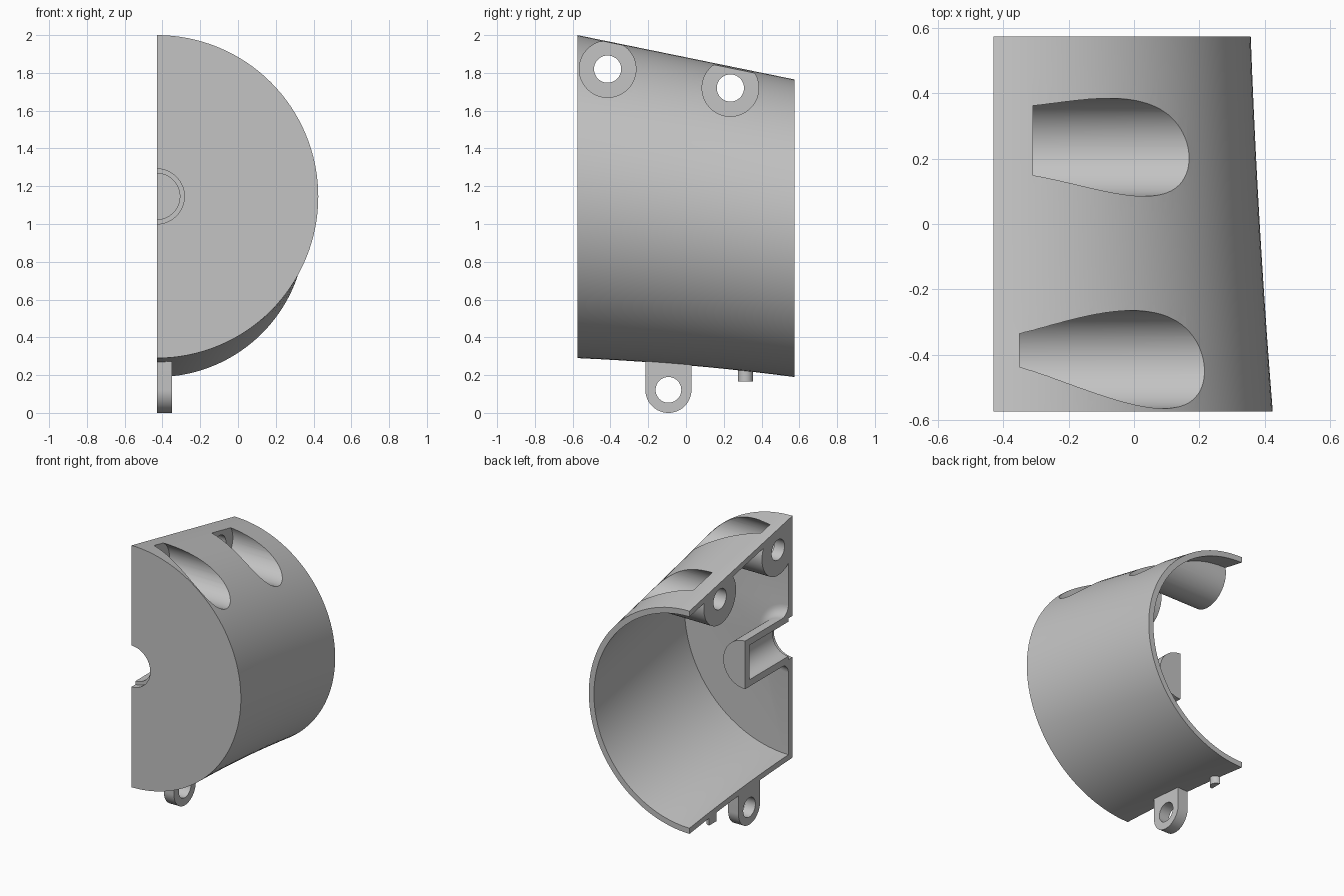
import bpy, bmesh, math

cube = bpy.data.objects.get("Cube")
if cube:
    bpy.data.objects.remove(cube, do_unlink=True)

CUT = -0.43            # plane the shell is split on
FRONT, BACK = -0.575, 0.575
WALL, FRONT_WALL = 0.04, 0.045

grey = bpy.data.materials.new("plain_grey")
grey.use_nodes = True
grey.diffuse_color = (0.55, 0.55, 0.55, 1)
grey.node_tree.nodes["Principled BSDF"].inputs["Base Color"].default_value = (0.55, 0.55, 0.55, 1)


def loft(name, rings, sides=96):
    """Closed solid through circles (y, centre z, radius) on the split plane."""
    bm = bmesh.new()
    loops = []
    for y, z, r in rings:
        angles = [2 * math.pi * i / sides for i in range(sides)]
        loops.append([bm.verts.new((CUT + r * math.sin(a), y, z + r * math.cos(a))) for a in angles])
    for a, b in zip(loops, loops[1:]):
        for i in range(sides):
            j = (i + 1) % sides
            bm.faces.new((a[i], a[j], b[j], b[i]))
    bm.faces.new(loops[0])
    bm.faces.new(loops[-1])
    bmesh.ops.recalc_face_normals(bm, faces=bm.faces)
    mesh = bpy.data.meshes.new(name)
    bm.to_mesh(mesh)
    bm.free()
    ob = bpy.data.objects.new(name, mesh)
    bpy.context.collection.objects.link(ob)
    return ob


def rod(name, x0, x1, y, z, r):
    """Cylinder running along x."""
    bpy.ops.mesh.primitive_cylinder_add(vertices=64, radius=r, depth=x1 - x0,
                                        location=((x0 + x1) / 2, y, z), rotation=(0, math.pi / 2, 0))
    bpy.context.object.name = name
    return bpy.context.object


def box(name, low, high):
    bpy.ops.mesh.primitive_cube_add(size=1, location=[(a + b) / 2 for a, b in zip(low, high)])
    ob = bpy.context.object
    ob.name = name
    ob.scale = [b - a for a, b in zip(low, high)]
    return ob


def combine(target, other, operation="DIFFERENCE"):
    bpy.context.view_layer.update()
    mod = target.modifiers.new("cut", "BOOLEAN")
    mod.operation, mod.object, mod.solver = operation, other, "EXACT"
    bpy.context.view_layer.objects.active = target
    bpy.ops.object.modifier_apply(modifier=mod.name)
    bpy.data.objects.remove(other, do_unlink=True)


def finish(ob):
    ob.data.materials.clear()
    ob.data.materials.append(grey)
    bpy.ops.object.select_all(action="DESELECT")
    ob.select_set(True)
    bpy.context.view_layer.objects.active = ob
    bpy.ops.object.shade_smooth_by_angle(angle=math.radians(30))


def section(y, inset=0.0):
    """Tapered body: straight top line, gently bowed underside."""
    t = (y - FRONT) / (BACK - FRONT)
    top = 2 - 0.235 * t
    bottom = 0.29 - 0.1 * t + 0.05 * t * (1 - t)
    return y, (top + bottom) / 2, (top - bottom) / 2 - inset


def spread(y0, y1, n=10):
    return [y0 + (y1 - y0) * i / n for i in range(n + 1)]


# Body solid and the cavity inside it
shell = loft("half_shell", [section(y) for y in spread(FRONT, BACK)], 128)
cavity = loft("cavity", [section(y, WALL) for y in spread(FRONT + FRONT_WALL, BACK + 0.05)], 128)

# Screw tubes: y, z, floor of the counterbore
screws = [(-0.415, 1.82, -0.35), (0.235, 1.72, -0.31)]
for y, z, floor in screws:
    combine(cavity, rod("screw_tube", CUT - 0.1, 0.9, y, z, 0.18))

# Central cup with a filleted foot on the front wall
mid_z, cup_r, fillet = 1.146, 0.17, 0.07
foot_y = FRONT + FRONT_WALL
foot = [(FRONT, mid_z, cup_r + fillet)]
for i in range(7):
    a = math.pi / 2 * i / 6
    foot.append((foot_y + fillet * (1 - math.cos(a)), mid_z, cup_r + fillet * (1 - math.sin(a))))
combine(cavity, loft("cup", foot + [(-0.045, mid_z, cup_r)]))
combine(shell, cavity)

# Stepped bore in the front, counterbores and screw holes in the side
combine(shell, loft("bore", [(-0.7, mid_z, 0.146), (foot_y, mid_z, 0.146),
                             (foot_y, mid_z, 0.122), (-0.095, mid_z, 0.122)]))
for y, z, floor in screws:
    combine(shell, rod("counterbore", floor, 1.0, y, z, 0.15))
    combine(shell, rod("screw_hole", CUT - 0.2, 0.0, y, z, 0.072))

# Split the body in half
combine(shell, box("other_half", (CUT - 2, -2, -1), (CUT, 2, 3)))
finish(shell)

# Hanging lug with an eye
lug = rod("lug", CUT, -0.35, -0.093, 0.122, 0.122)
combine(lug, box("lug_neck", (CUT, -0.215, 0.122), (-0.35, 0.029, 0.28)), "UNION")
combine(lug, rod("lug_eye", -1, 0, -0.093, 0.122, 0.068))
finish(lug)

# Half-round locating pin under the body
bpy.ops.mesh.primitive_cylinder_add(vertices=32, radius=0.04, depth=0.075, location=(CUT, 0.315, 0.2025))
pin = bpy.context.object
pin.name = "locating_pin"
combine(pin, box("pin_half", (CUT - 1, -1, -1), (CUT, 1, 1)))
finish(pin)
